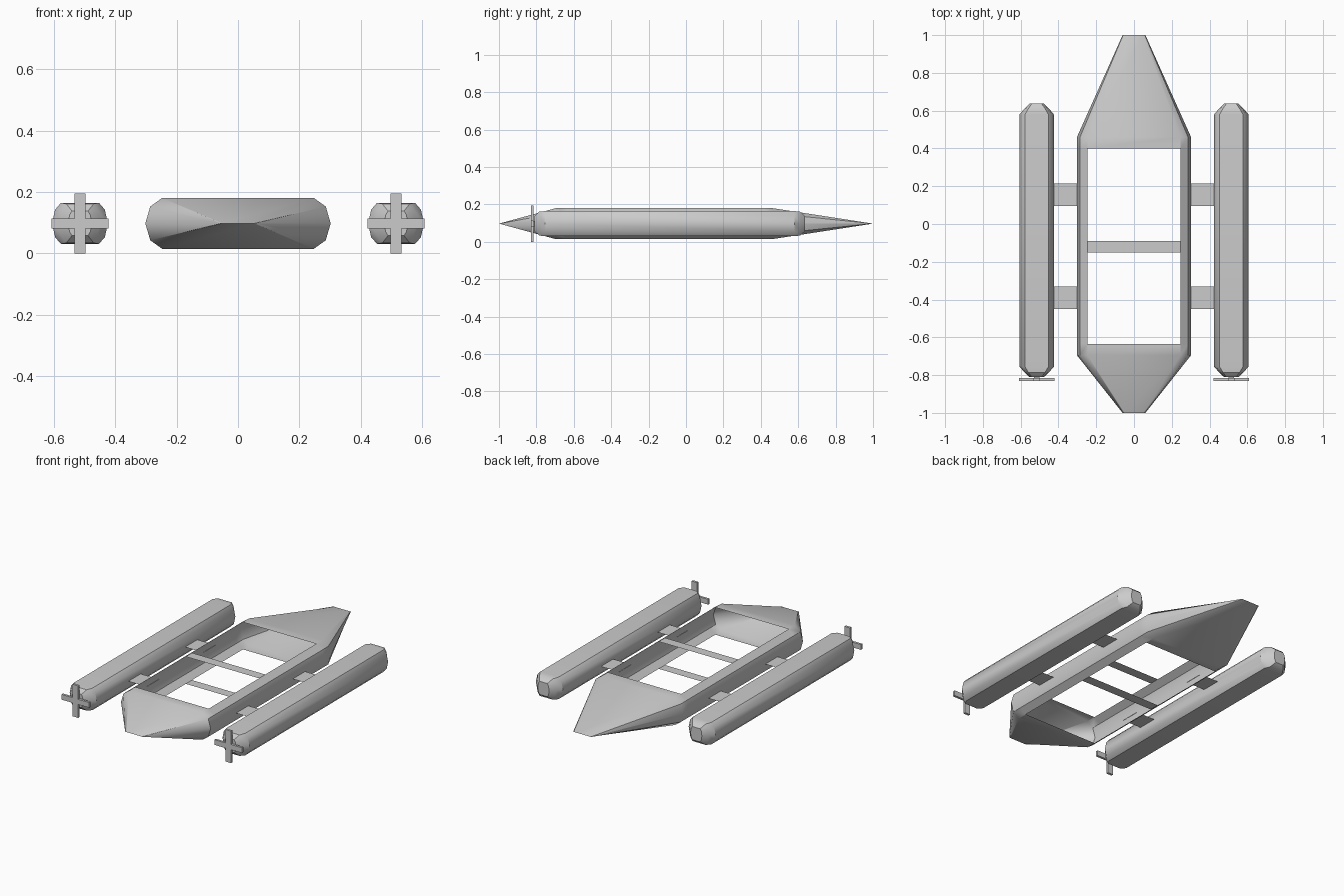
import bpy, bmesh, math

if "Cube" in bpy.data.objects:
    bpy.data.objects.remove(bpy.data.objects["Cube"])

ZC = 0.0975  # height of the centre line


def finish(bm, name, normals=True, smooth=True):
    bmesh.ops.remove_doubles(bm, verts=bm.verts, dist=0.0005)
    if normals:
        bmesh.ops.recalc_face_normals(bm, faces=bm.faces)
    me = bpy.data.meshes.new(name)
    bm.to_mesh(me)
    bm.free()
    ob = bpy.data.objects.new(name, me)
    bpy.context.collection.objects.link(ob)
    if smooth:
        bpy.ops.object.select_all(action='DESELECT')
        ob.select_set(True)
        bpy.context.view_layer.objects.active = ob
        bpy.ops.object.shade_smooth_by_angle(angle=math.radians(35))
    return ob


def loft(name, half, stations, cx=0.0, cap=False, open_spans=()):
    """Sweep a section (right half, top to bottom) along y; stations are (y, x scale, z scale)."""
    sec = half + [(-x, z) for x, z in reversed(half)]
    n = len(sec)
    deck = (len(half) - 1, n - 1)  # flat bottom and flat top strips
    bm = bmesh.new()
    rings = [[bm.verts.new((cx + x * sx, y, ZC + z * sz)) for x, z in sec]
             for y, sx, sz in stations]
    for s in range(len(rings) - 1):
        a, b = rings[s], rings[s + 1]
        for i in range(n):
            if s in open_spans and i in deck:
                continue
            j = (i + 1) % n
            bm.faces.new((a[i], a[j], b[j], b[i]))
    if cap:
        bm.faces.new(rings[0])
        bm.faces.new(rings[-1])
    return finish(bm, name)


def box(name, x, y, z, sx, sy, sz):
    bm = bmesh.new()
    bmesh.ops.create_cube(bm, size=1)
    for v in bm.verts:
        v.co = (x + v.co.x * sx, y + v.co.y * sy, z + v.co.z * sz)
    return finish(bm, name, smooth=False)


def plate(name, x0, x1, y0, y1, z):
    bm = bmesh.new()
    bm.faces.new([bm.verts.new(p) for p in
                  ((x0, y0, z), (x1, y0, z), (x1, y1, z), (x0, y1, z))])
    return finish(bm, name, normals=False, smooth=False)


# Main hull: hollow shell, wedge ends, two openings through top and bottom
loft("hull",
     [(0.247, 0.083), (0.286, 0.055), (0.302, 0), (0.286, -0.055), (0.247, -0.083)],
     [(-1, 0.2, 0), (-0.695, 1, 1), (-0.635, 1, 1), (-0.15, 1, 1),
      (-0.09, 1, 1), (0.40, 1, 1), (0.46, 1, 1), (1, 0.2, 0)],
     open_spans=(2, 4))

for side, s in (("left", -1), ("right", 1)):
    cx = 0.515 * s
    # Side float with blunt ends
    loft(side + "_float",
         [(0.062, 0.067), (0.081, 0.045), (0.091, 0), (0.081, -0.045), (0.062, -0.067)],
         [(-0.81, 0.42, 0.6), (-0.785, 0.72, 0.95), (-0.755, 1, 1),
          (0.58, 1, 1), (0.61, 0.72, 0.95), (0.637, 0.42, 0.6)],
         cx=cx, cap=True)
    # Propeller: hub and crossed blades
    box(side + "_hub", cx, -0.815, ZC, 0.03, 0.02, 0.03)
    box(side + "_blade_vertical", cx, -0.823, ZC, 0.037, 0.014, 0.195)
    box(side + "_blade_horizontal", cx, -0.823, ZC, 0.186, 0.014, 0.032)
    # Thin connecting plates
    for k, (y0, y1) in enumerate(((-0.45, -0.332), (0.096, 0.214))):
        x0, x1 = sorted((0.30 * s, 0.426 * s))
        plate(f"{side}_connector_{k + 1}", x0, x1, y0, y1, ZC)
